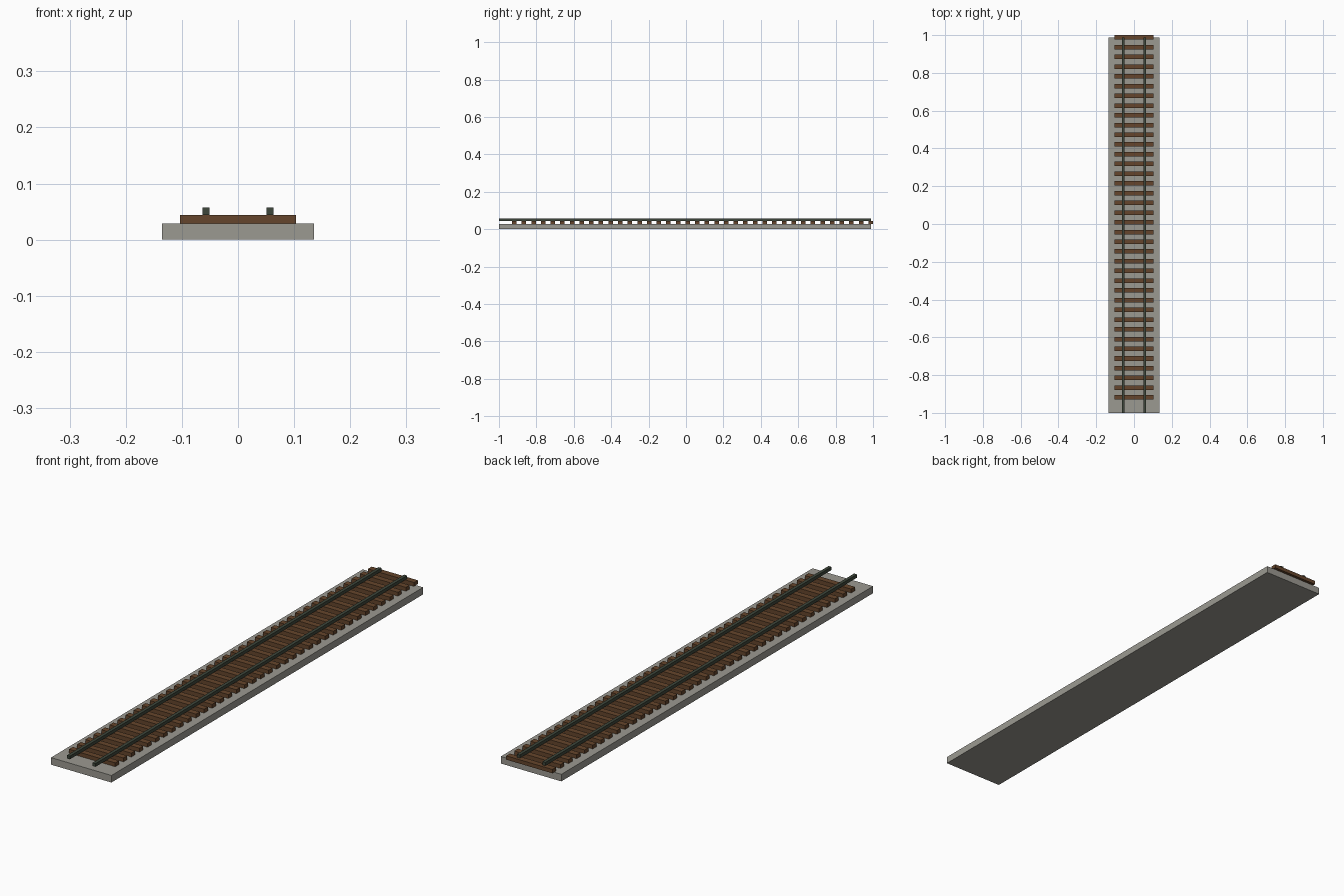
import bpy

if "Cube" in bpy.data.objects:
    bpy.data.objects.remove(bpy.data.objects["Cube"])


def material(name, color):
    m = bpy.data.materials.new(name)
    m.diffuse_color = (*color, 1)
    m.use_nodes = True
    m.node_tree.nodes["Principled BSDF"].inputs["Base Color"].default_value = m.diffuse_color
    return m


def box(name, x, y, z, mat):
    """Box from (min, max) ranges on each axis."""
    bpy.ops.mesh.primitive_cube_add(size=1, location=[(a + b) / 2 for a, b in (x, y, z)])
    ob = bpy.context.object
    ob.name = name
    ob.scale = [b - a for a, b in (x, y, z)]
    bpy.ops.object.transform_apply(location=False, rotation=False, scale=True)
    ob.data.materials.append(mat)
    return ob


stone = material("ballast_grey", (0.33, 0.32, 0.285))
wood = material("sleeper_brown", (0.13, 0.06, 0.025))
steel = material("rail_dark_green", (0.048, 0.062, 0.043))

# Ballast bed
box("ballast_bed", (-0.135, 0.135), (-1.0, 0.988), (0, 0.0285), stone)

# Sleepers, repeated along the track; the last one overhangs the bed
sleeper = box("sleepers", (-0.103, 0.103), (-0.930, -0.906), (0.0285, 0.044), wood)
arr = sleeper.modifiers.new("repeat", 'ARRAY')
arr.count = 38
arr.use_relative_offset = False
arr.use_constant_offset = True
arr.constant_offset_displace = (0, 0.0515, 0)

# Pair of rails
for side, name in ((-1, "left_rail"), (1, "right_rail")):
    cx = side * 0.057
    box(name, (cx - 0.0065, cx + 0.0065), (-1.0, 0.988), (0.044, 0.057), steel)
